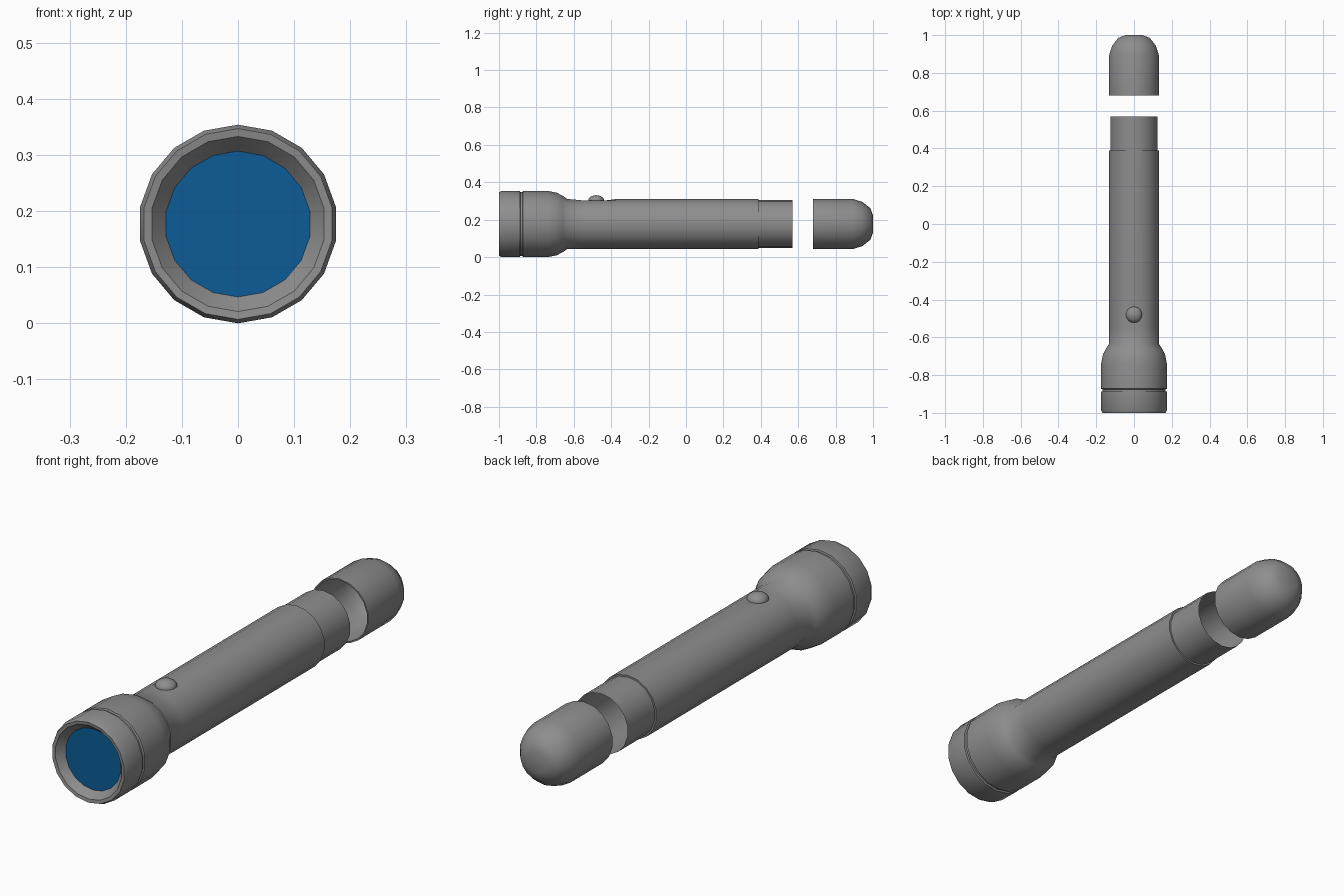
import bpy, bmesh, math
from math import sin, cos, pi

if "Cube" in bpy.data.objects:
    bpy.data.objects.remove(bpy.data.objects["Cube"])

SIDES = 18
CZ = 0.177  # height of the torch axis


def material(name, color):
    m = bpy.data.materials.new(name)
    m.diffuse_color = color
    m.use_nodes = True
    m.node_tree.nodes["Principled BSDF"].inputs["Base Color"].default_value = m.diffuse_color
    return m


GREY = material("dark_grey", (0.27, 0.27, 0.27, 1))
BLUE = material("lens_blue", (0.004, 0.107, 0.31, 1))


def lathe(name, profile, closed_end=False, angle=35, dent=(), mat=GREY):
    """Revolve (radius, y) points around the long axis; one vertex row lies on top.
    dent lists profile rows whose top vertex is pressed flat."""
    bm = bmesh.new()
    rings = []
    for i, (r, y) in enumerate(profile):
        ring = []
        for k in range(SIDES):
            a = 2 * pi * k / SIDES
            z = r * cos(a)
            if k == 0 and i in dent:
                z = r * cos(2 * pi / SIDES)
            ring.append(bm.verts.new((r * sin(a), y, CZ + z)))
        rings.append(ring)
    for a, b in zip(rings, rings[1:]):
        for k in range(SIDES):
            n = (k + 1) % SIDES
            bm.faces.new((a[k], a[n], b[n], b[k]))
    if closed_end:
        bm.faces.new(rings[-1])
    bmesh.ops.recalc_face_normals(bm, faces=bm.faces)
    return finish(name, bm, angle, mat)


def finish(name, bm, angle, mat=GREY):
    mesh = bpy.data.meshes.new(name)
    bm.to_mesh(mesh)
    bm.free()
    mesh.materials.append(mat)
    ob = bpy.data.objects.new(name, mesh)
    bpy.context.collection.objects.link(ob)
    bpy.ops.object.select_all(action='DESELECT')
    ob.select_set(True)
    bpy.context.view_layer.objects.active = ob
    bpy.ops.object.shade_smooth_by_angle(angle=math.radians(angle))
    return ob


# front bezel: bevelled flat rim, with the reflector cone running in to the lens
lathe("bezel", [(0.13, -0.967), (0.156, -0.998), (0.17, -1.0), (0.177, -0.985),
                (0.177, -0.888), (0.170, -0.886), (0.170, -0.872)])

# flared head and grip tube with a flat for the switch
lathe("body", [(0.170, -0.875), (0.177, -0.872), (0.177, -0.74), (0.167, -0.69),
               (0.151, -0.66), (0.134, -0.635), (0.134, -0.55), (0.134, -0.43),
               (0.134, -0.37), (0.134, 0.388), (0.127, 0.388)],
      dent=(6, 7))

# open neck, a sleeve running inside the grip
lathe("neck", [(0.127, -0.1), (0.127, 0.57)])

# thin-walled domed tail cap, pulled off the neck
lathe("tail_cap", [(0.040, 0.99), (0.078, 0.977), (0.111, 0.936), (0.128, 0.888),
                   (0.128, 0.68), (0.134, 0.68),
                   (0.134, 0.893), (0.118, 0.943), (0.085, 0.985), (0.046, 1.0)],
      closed_end=True, angle=50)

# blue lens
lathe("lens", [(0.13, -0.967), (0.129, -0.967)], closed_end=True, mat=BLUE)

# domed switch button
bm = bmesh.new()
bmesh.ops.create_uvsphere(bm, u_segments=18, v_segments=10, radius=1)
for v in bm.verts:
    v.co = (v.co.x * 0.043, -0.48 + v.co.y * 0.043, 0.302 + v.co.z * 0.029)
finish("switch_button", bm, 60)
